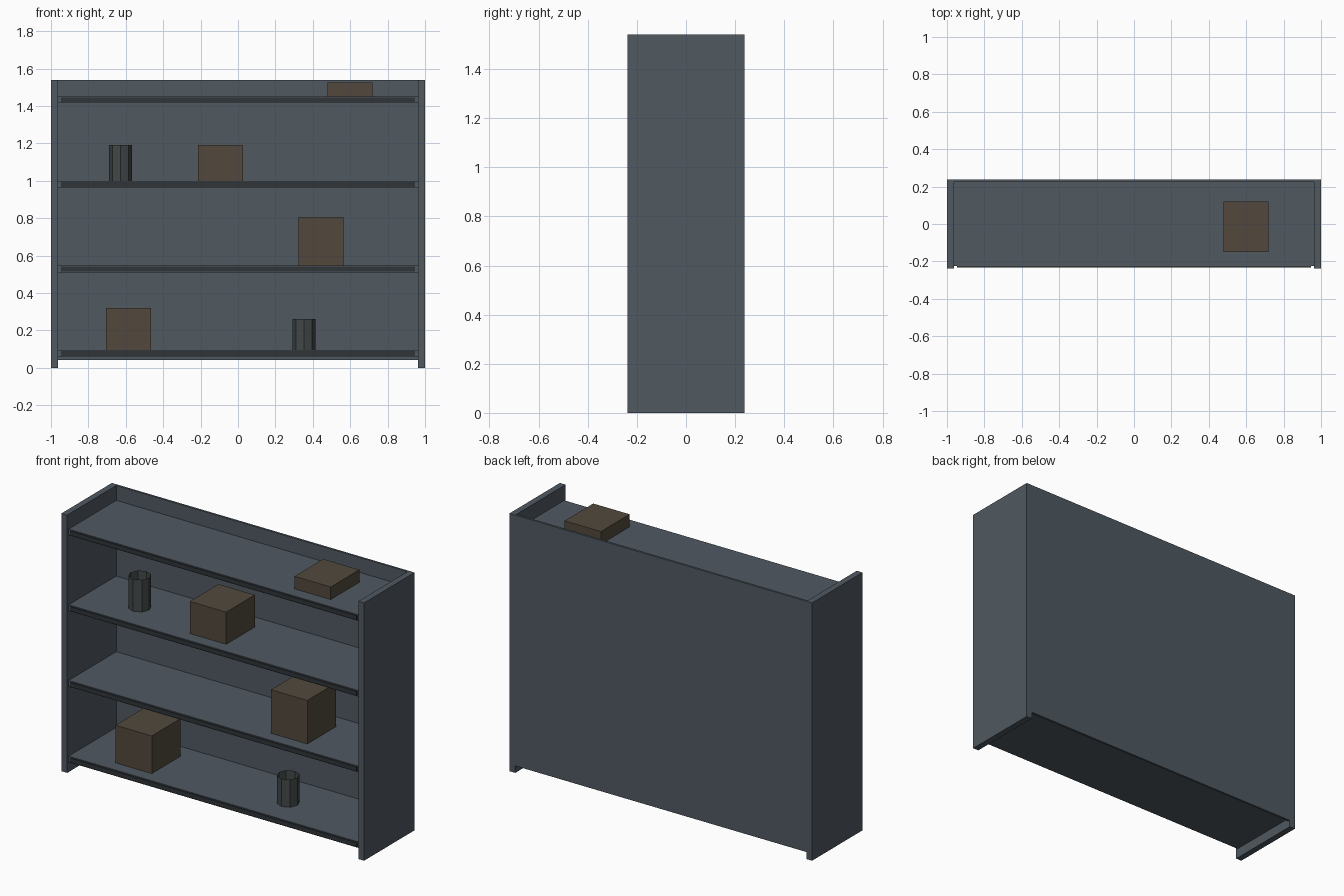
import bpy, math

if "Cube" in bpy.data.objects:
    bpy.data.objects.remove(bpy.data.objects["Cube"])


def material(name, rgb):
    m = bpy.data.materials.new(name)
    m.diffuse_color = (*rgb, 1)
    m.use_nodes = True
    m.node_tree.nodes["Principled BSDF"].inputs["Base Color"].default_value = m.diffuse_color
    return m


STEEL = material("blue_grey_steel", (0.08, 0.1, 0.12))
DARK = material("dark_trim", (0.03, 0.035, 0.04))
CARD = material("brown_card", (0.085, 0.066, 0.047))
TIN = material("tin", (0.055, 0.063, 0.063))


def box(name, x, y, z, mat):
    """Box from (min, max) ranges."""
    bpy.ops.mesh.primitive_cube_add(size=1, location=[sum(r) / 2 for r in (x, y, z)])
    o = bpy.context.object
    o.name = name
    o.scale = [r[1] - r[0] for r in (x, y, z)]
    bpy.ops.object.transform_apply(location=False, rotation=False, scale=True)
    o.data.materials.append(mat)
    return o


W, D, H = 1.0, 0.238, 1.54      # half width, half depth, height
INNER = 0.962                   # inner face of the side panels
BACK = 0.225                    # inner face of the back panel
TOPS = [0.095 + 0.452 * i for i in range(4)]

# Side panels and back panel
for side, s in (("left", -1), ("right", 1)):
    box(side + "_side_panel", sorted((s * INNER, s * W)), (-D, D), (0, H), STEEL)
box("back_panel", (-INNER, INNER), (BACK, D), (0.042, H), STEEL)

# Shelves with a dark front strip
for i, t in enumerate(TOPS):
    box(f"shelf_{i + 1}", (-INNER, INNER), (-0.225, BACK), (t - 0.036, t), STEEL)
    box(f"shelf_strip_{i + 1}", (-0.946, 0.946), (-0.232, -0.225), (t - 0.031, t - 0.005), DARK)

# Cardboard boxes: shelf index, centre x, height
for i, (n, x, h) in enumerate([(0, -0.585, 0.225), (1, 0.443, 0.26), (2, -0.093, 0.192), (3, 0.598, 0.075)]):
    box(f"carton_{i + 1}", (x - 0.12, x + 0.12), (-0.15, 0.12), (TOPS[n], TOPS[n] + h), CARD)

# Open eight-sided tins: shelf index, centre x, height
for i, (n, x, h) in enumerate([(0, 0.353, 0.165), (2, -0.628, 0.192)]):
    bpy.ops.mesh.primitive_cylinder_add(vertices=8, radius=0.062, depth=h, end_fill_type='NOTHING',
                                        location=(x, -0.03, TOPS[n] + h / 2))
    o = bpy.context.object
    o.name = f"tin_{i + 1}"
    o.data.materials.append(TIN)
